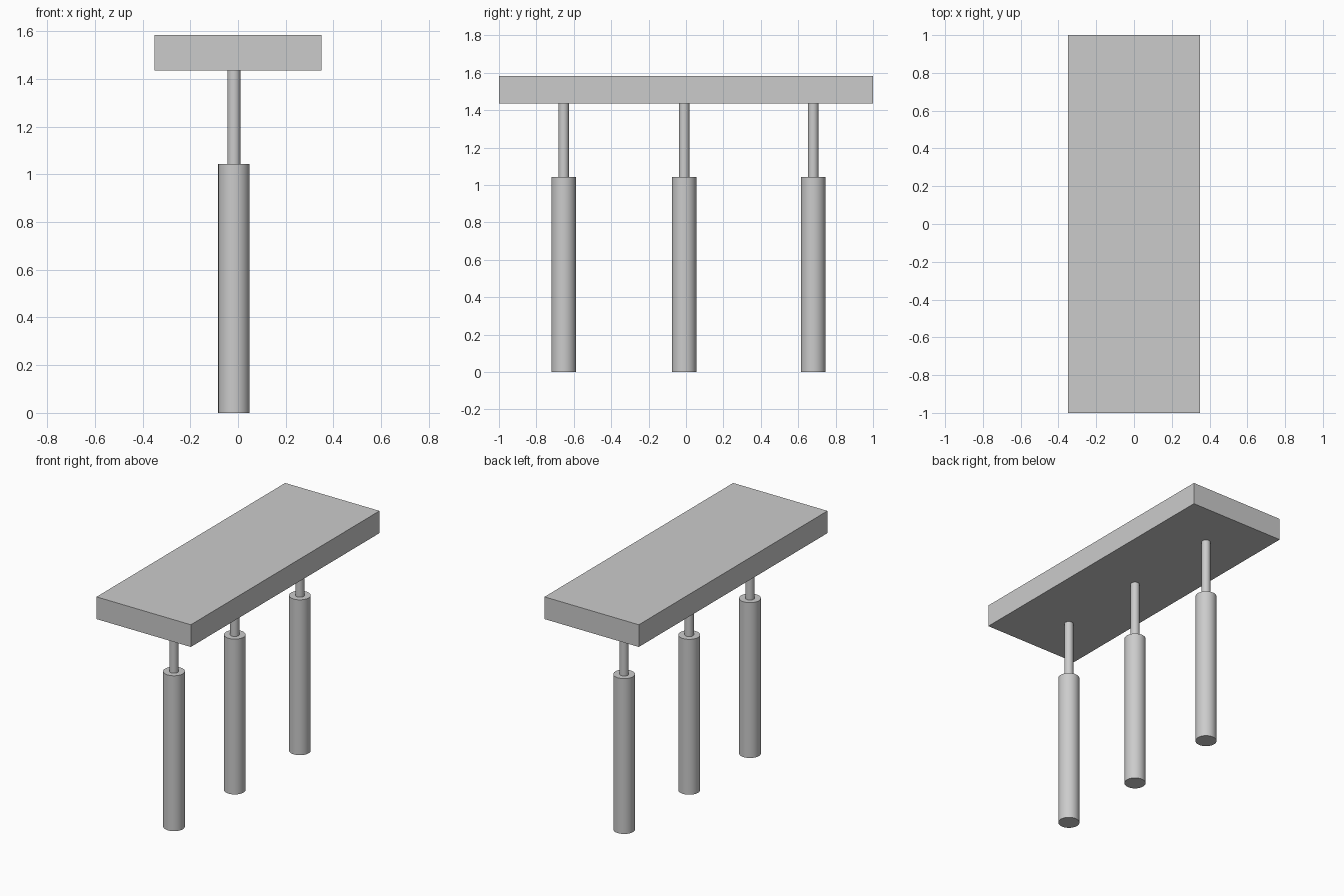
import bpy
import math

if "Cube" in bpy.data.objects:
    bpy.data.objects.remove(bpy.data.objects["Cube"])

LEG_X = -0.017
LEG_Y = (-0.654, -0.01, 0.68)
POST_TOP, SLAB_BOTTOM, SLAB_TOP = 1.042, 1.435, 1.584


def cylinder(name, radius, y, z0, z1):
    bpy.ops.mesh.primitive_cylinder_add(
        vertices=48, radius=radius, depth=z1 - z0,
        location=(LEG_X, y, (z0 + z1) / 2))
    bpy.context.object.name = name
    bpy.ops.object.shade_smooth_by_angle(angle=math.radians(30))


# Flat slab on top
bpy.ops.mesh.primitive_cube_add(size=1, location=(0, 0, (SLAB_BOTTOM + SLAB_TOP) / 2))
slab = bpy.context.object
slab.name = "top_slab"
slab.scale = (0.7, 2.0, SLAB_TOP - SLAB_BOTTOM)
bpy.ops.object.transform_apply(location=False, rotation=False, scale=True)

# Three thick posts, each with a thin rod carrying the slab
for label, y in zip(("front", "middle", "back"), LEG_Y):
    cylinder(label + "_post", 0.066, y, 0, POST_TOP)
    cylinder(label + "_rod", 0.028, y, POST_TOP, SLAB_BOTTOM)
